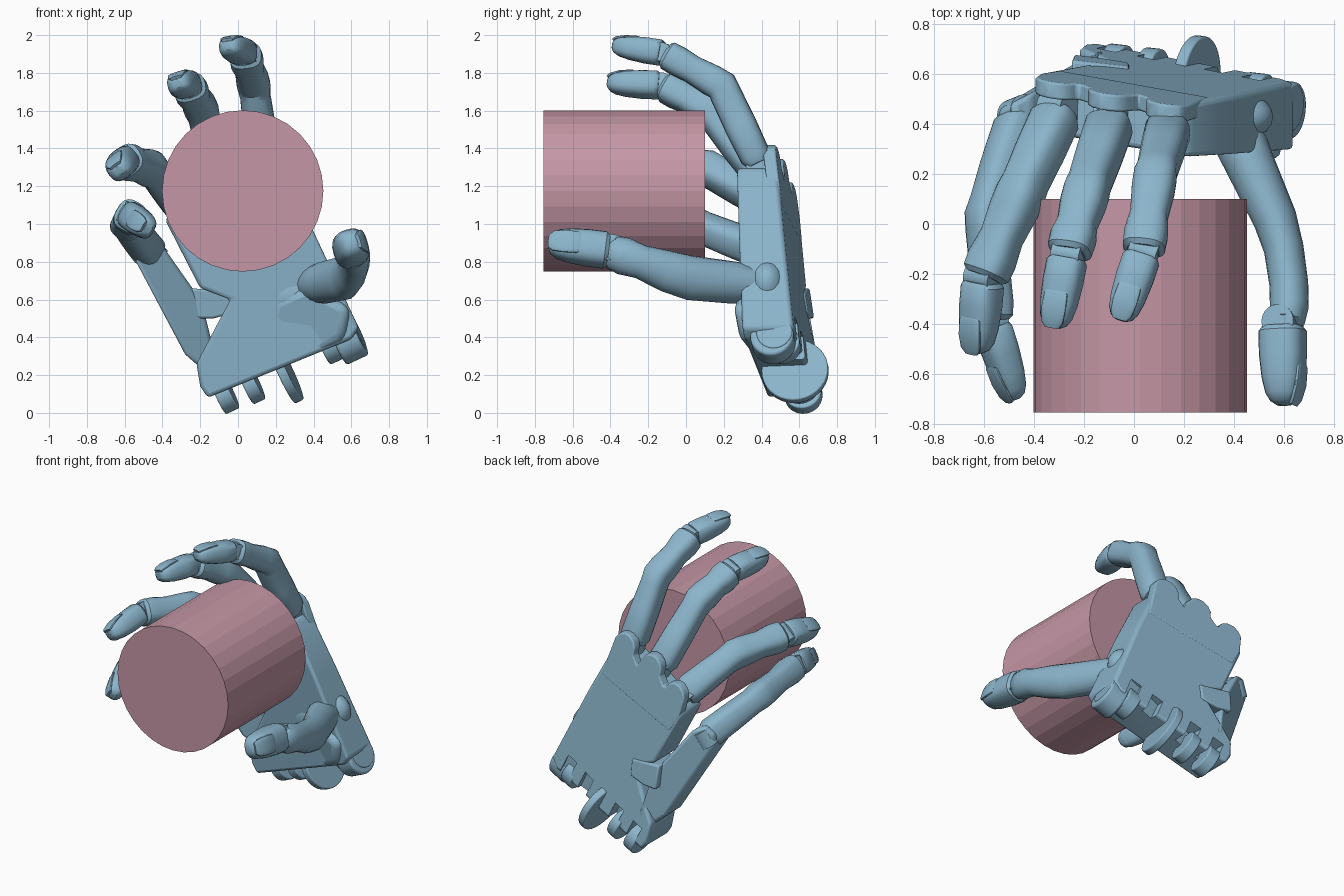
import bpy, bmesh, math
from mathutils import Vector as V, Matrix

if "Cube" in bpy.data.objects:
    bpy.data.objects.remove(bpy.data.objects["Cube"])

def material(name, col):
    m = bpy.data.materials.new(name)
    m.diffuse_color = (*col, 1)
    m.use_nodes = True
    m.node_tree.nodes["Principled BSDF"].inputs["Base Color"].default_value = m.diffuse_color
    return m

BLUE = material("blue", (0.26, 0.46, 0.60))
PINK = material("pink", (0.56, 0.31, 0.38))

def finish(name, bm, mat=BLUE, smooth=35, bevel=0, cutter=None):
    bmesh.ops.recalc_face_normals(bm, faces=bm.faces)
    me = bpy.data.meshes.new(name)
    bm.to_mesh(me)
    bm.free()
    ob = bpy.data.objects.new(name, me)
    bpy.context.collection.objects.link(ob)
    me.materials.append(mat)
    if bevel:
        b = ob.modifiers.new("bevel", 'BEVEL')
        b.width, b.segments, b.limit_method = bevel, 3, 'ANGLE'
    if cutter:
        c = ob.modifiers.new("notches", 'BOOLEAN')
        c.operation, c.object, c.solver = 'DIFFERENCE', cutter, 'EXACT'
    if smooth:
        bpy.ops.object.select_all(action='DESELECT')
        bpy.context.view_layer.objects.active = ob
        ob.select_set(True)
        bpy.ops.object.shade_smooth_by_angle(angle=math.radians(smooth))
    return ob

def disc(name, c, axis, r, depth, n=32, mat=BLUE, smooth=35, bevel=0):
    bm = bmesh.new()
    rot = V(axis).to_track_quat('Z', 'Y').to_matrix().to_4x4()
    bmesh.ops.create_cone(bm, cap_ends=True, segments=n, radius1=r, radius2=r, depth=depth,
                          matrix=Matrix.Translation(c) @ rot)
    return finish(name, bm, mat, smooth, bevel)

def ball(name, c, radii, rot=Matrix()):
    bm = bmesh.new()
    bmesh.ops.create_uvsphere(bm, u_segments=24, v_segments=14, radius=1,
                              matrix=Matrix.Translation(c) @ rot @ Matrix.Diagonal((*radii, 1)))
    return finish(name, bm)

def frame(t, up):
    side = t.cross(up).normalized()
    return side, side.cross(t).normalized()

def tube(name, stations, up, power=0.72, n=20):
    """Loft of rounded-box rings; stations are (point, half width, half height)."""
    bm = bmesh.new()
    pts = [V(s[0]) for s in stations]
    rings = []
    for i, (p, w, h) in enumerate(stations):
        t = (pts[min(i + 1, len(pts) - 1)] - pts[max(i - 1, 0)]).normalized()
        s, u = frame(t, V(up))
        ring = []
        for k in range(n):
            a = 2 * math.pi * k / n
            c, d = math.cos(a), math.sin(a)
            ring.append(bm.verts.new(pts[i] + s * w * math.copysign(abs(c) ** power, c)
                                     + u * h * math.copysign(abs(d) ** power, d)))
        rings.append(ring)
    for a, b in zip(rings, rings[1:]):
        for k in range(n):
            bm.faces.new((a[k], a[(k + 1) % n], b[(k + 1) % n], b[k]))
    bm.faces.new(rings[0])
    bm.faces.new(rings[-1])
    return finish(name, bm)

def fingertip(name, a, b, up, w, h):
    # distal pad, nail plate and the hinge pin behind it
    a, b = V(a), V(b)
    t = (b - a).normalized()
    st = [(0, .85, .85), (.06, 1, 1), (.35, 1, 1), (.65, .93, .9), (.85, .8, .75), (.95, .6, .55), (1, .3, .3)]
    tube(name + "_tip", [(a.lerp(b, f), w * x, h * y) for f, x, y in st], up)
    s, u = frame(t, V(up))
    nail = [(.5, .55, .9), (.53, .62, .93), (.75, .66, .85), (.93, .58, .66), (1.0, .4, .5)]
    tube(name + "_nail", [(a.lerp(b, f) + u * h * (z - .08), w * x, h * .14) for f, x, z in nail], up)
    disc(name + "_hinge", a - t * .015, s, h * .72, w * 1.5)

def finger(name, base, pip, dip, tip, up, r):
    base, pip, dip, tip = map(V, (base, pip, dip, tip))
    t1, t2, t3 = (pip - base).normalized(), (dip - pip).normalized(), (tip - dip).normalized()
    s, _ = frame(t1, V(up))
    disc(name + "_knuckle", base, s, r * .8, r * 1.3)
    tube(name + "_finger", [(base + t1 * .01, r * .85, r * .7), (base + t1 * .05, r * 1.05, r * .95),
         (base.lerp(pip, .5), r, r), (pip - t1 * .06, r * .93, r * .97), (pip, r * 1.0, r),
         (pip + t2 * .06, r, r * .97), (pip.lerp(dip, .5), r * .88, r * .86), (dip - t2 * .09, r * 1.02, r * .93),
         (dip - t2 * .03, r * .98, r * .9), (dip - t2 * .012, r * .75, r * .7)], up)
    fingertip(name, dip + t3 * .005, tip, up, r * .88, r * .8)

def slab(name, outline, back, front, bevel, cutter=None):
    """Extrude an (x, z) outline between two y surfaces."""
    bm = bmesh.new()
    A = [bm.verts.new((x, back(x, z), z)) for x, z in outline]
    B = [bm.verts.new((x, front(x, z), z)) for x, z in outline]
    n = len(A)
    bm.faces.new(A)
    bm.faces.new(B)
    for i in range(n):
        bm.faces.new((A[i], A[(i + 1) % n], B[(i + 1) % n], B[i]))
    return finish(name, bm, bevel=bevel, cutter=cutter)

# held cylinder
disc("held_cylinder", (.025, -.327, 1.175), (0, 1, 0), .427, .855, 32, PINK, 0)

# wrist notches cut into the back of the palm
across = V((.9, -.1, .42)).normalized()
bm = bmesh.new()
for x, z in [(-.07, .14), (.09, .21), (.36, .33), (.51, .4)]:
    bmesh.ops.create_cube(bm, size=1, matrix=Matrix.Translation((x, .7, z))
                          @ Matrix.Rotation(math.radians(-25), 4, 'Y') @ Matrix.Diagonal((.08, .26, .2, 1)))
notches = finish("notch_cutter", bm, smooth=0)
notches.hide_render = True
notches.hide_viewport = True

# palm plate
def back(x, z):
    return .48 - .125 * (x - .15) - .16 * (z - 1.38)
slab("palm", [(.6, .39), (.64, .45), (.4, .96), (.24, 1.27), (.2, 1.3), (.03, 1.22), (-.05, 1.19),
              (-.2, 1.11), (-.36, 1.06), (-.385, 1.02), (-.2, .66), (-.04, .6), (-.12, .45),
              (-.22, .26), (-.2, .14), (-.16, .08)],
     back, lambda x, z: back(x, z) - .21 - .09 * (1 - z / 1.4), .02, notches)

# thin lobed plate over the three upper knuckles
lobes = [((.135, 1.33), .088), ((-.1, 1.26), .085), ((-.31, 1.135), .085)]
outline = [(.3, 1.1)]
for (x, z), r in lobes:
    outline += [(x + r * math.cos(a), z + r * math.sin(a)) for a in [math.radians(k) for k in range(25, 210, 30)]]
    outline += [(x - .115, z - .09)] if x > -.3 else []
slab("knuckle_plate", outline + [(-.37, 1.02), (-.3, .9)], lambda x, z: back(x, z) + .002,
     lambda x, z: back(x, z) - .065, .012)

# outer metacarpal carrying the little finger, with its hook over the palm
def outer(x, z):
    return .655 + .5 * (x + .2) - .05 * (z - .4)
slab("outer_metacarpal", [(-.12, .3), (-.2, .24), (-.28, .31), (-.54, .8), (-.54, .88), (-.48, .93), (-.41, .9),
                          (-.22, .63), (-.17, .5)],
     outer, lambda x, z: outer(x, z) - .18, .02)
slab("metacarpal_hook", [(-.24, .5), (-.25, .66), (-.02, .64), (-.02, .53), (-.13, .5)],
     lambda x, z: back(x, z) + .01, lambda x, z: back(x, z) - .2, .012)

# thumb mount and rounded heel of the palm
ball("thumb_mount", (.34, .43, .64), (.23, .12, .15), Matrix.Rotation(math.radians(-25), 4, 'Y'))
slab("thumb_heel", [(.6, .56), (.57, .38), (.4, .31), (.25, .28), (.13, .42), (.18, .6), (.36, .68)],
     lambda x, z: .5, lambda x, z: .24 + .3 * max(0, .52 - z) + .35 * max(0, .45 - x), .055)
disc("heel_corner", (.585, .46, .385), across, .115, .13, bevel=.015)

# wrist hinge lugs
for i, (c, r, d) in enumerate([((-.07, .62, .1), .1, .08), ((.07, .6, .155), .105, .07), ((.25, .578, .22), .177, .05),
                               ((.49, .51, .36), .095, .09), ((.61, .47, .415), .095, .07)]):
    disc(f"wrist_lug_{i + 1}", c, across, r, d, bevel=.008)

# four fingers
finger("index", (.14, .39, 1.31), (.085, .19, 1.73), (.035, -.12, 1.905), (-.055, -.385, 1.945), (-.1, .1, 1), .087)
finger("second", (-.09, .42, 1.22), (-.19, .13, 1.6), (-.265, -.13, 1.735), (-.32, -.415, 1.745), (-.3, .1, 1), .09)
finger("third", (-.3, .46, 1.1), (-.455, .12, 1.29), (-.605, -.225, 1.335), (-.63, -.515, 1.285), (-.6, 0, .8), .093)
finger("little", (-.46, .44, .84), (-.585, .04, 1), (-.57, -.4, 1.045), (-.475, -.7, .975), (-.9, 0, .5), .087)

# thumb
tube("thumb_lower", [((.36, .42, .66), .07, .07), ((.41, .37, .68), .11, .1), ((.46, .25, .69), .1, .112),
                     ((.565, .02, .715), .088, .118), ((.6, -.1, .75), .08, .11), ((.62, -.24, .8), .078, .09),
                     ((.622, -.33, .83), .078, .1), ((.612, -.39, .85), .072, .09), ((.61, -.42, .86), .05, .05)],
     (0, 0, 1), 1)
fingertip("thumb", (.595, -.41, .86), (.6, -.725, .9), (.95, -.1, .3), .095, .092)
